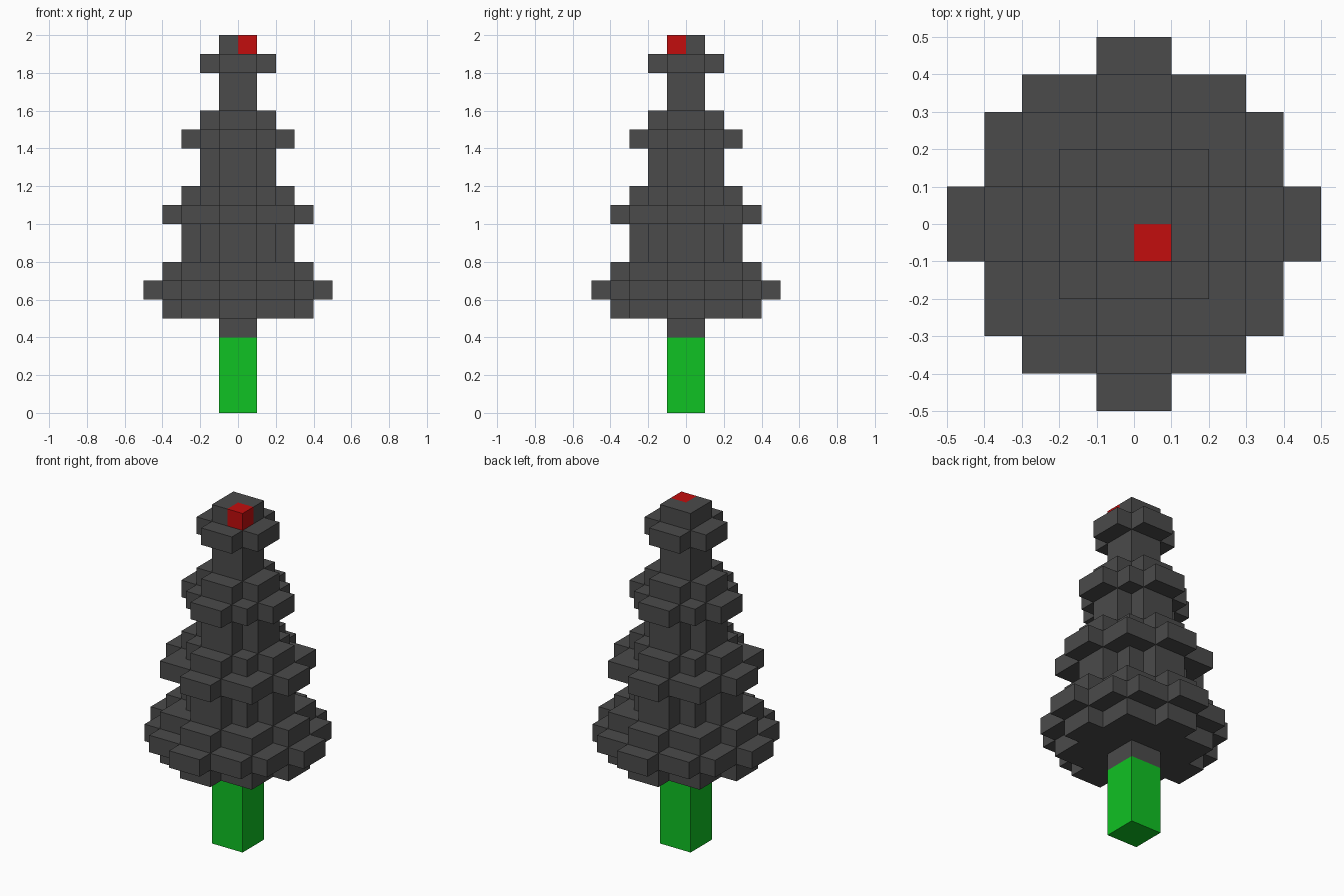
import bpy
import bmesh

cube = bpy.data.objects.get("Cube")
if cube:
    bpy.data.objects.remove(cube, do_unlink=True)

U = 0.1  # edge length of one block


def material(name, rgb):
    m = bpy.data.materials.new(name)
    m.use_nodes = True
    m.diffuse_color = (*rgb, 1)
    bsdf = next(n for n in m.node_tree.nodes if n.type == 'BSDF_PRINCIPLED')
    bsdf.inputs["Base Color"].default_value = (*rgb, 1)
    return m


grey = material("charcoal grey", (0.07, 0.07, 0.07))
green = material("bright green", (0.005, 0.54, 0.017))
red = material("red", (0.54, 0.004, 0.004))

# Layer outlines: half-width of each row of blocks, counted out from the centre
COLUMN = [1]
PLUS = [2, 1]
DIAMOND = [3, 2, 1]
ROUND = [4, 3, 3, 1]
WIDE = [5, 4, 4, 3, 1]

# Parts from the ground up, one outline per layer
PARTS = [
    ("trunk", green, [COLUMN] * 4),
    ("stem", grey, [COLUMN]),
    ("bottom_tier", grey, [ROUND, WIDE, ROUND]),
    ("lower_tier", grey, [DIAMOND, DIAMOND, ROUND, DIAMOND]),
    ("upper_tier", grey, [PLUS, PLUS, DIAMOND, PLUS]),
    ("top_tier", grey, [COLUMN, COLUMN, PLUS, COLUMN]),
]


def layer_cells(rows, z):
    """Blocks of one layer, mirrored in x and y."""
    return {(x, y, z)
            for row, half in enumerate(rows)
            for y in (row, -row - 1)
            for x in range(-half, half)}


# Gather the blocks of every part
cells, z = {}, 0
for name, mat, layers in PARTS:
    cells[name] = (mat, set())
    for rows in layers:
        cells[name][1].update(layer_cells(rows, z))
        z += 1

# One block of the tip is a red light
tip = (0, -1, z - 1)
cells["top_tier"][1].remove(tip)
cells["tip_light"] = (red, {tip})

filled = set().union(*(c for _, c in cells.values()))


def build(name, mat, blocks):
    """Mesh the outer skin of a set of blocks."""
    bm = bmesh.new()
    for cell in sorted(blocks):
        for axis in range(3):
            for side in (0, 1):
                neighbour = list(cell)
                neighbour[axis] += 2 * side - 1
                if tuple(neighbour) in filled:
                    continue
                a, b = (axis + 1) % 3, (axis + 2) % 3
                corners = []
                for da, db in ((0, 0), (1, 0), (1, 1), (0, 1)):
                    p = list(cell)
                    p[axis] += side
                    p[a] += da
                    p[b] += db
                    corners.append(bm.verts.new([v * U for v in p]))
                bm.faces.new(corners if side else corners[::-1])
    bmesh.ops.remove_doubles(bm, verts=bm.verts, dist=0.001)
    mesh = bpy.data.meshes.new(name)
    bm.to_mesh(mesh)
    bm.free()
    mesh.materials.append(mat)
    bpy.context.collection.objects.link(bpy.data.objects.new(name, mesh))


for name, (mat, blocks) in cells.items():
    build(name, mat, blocks)
